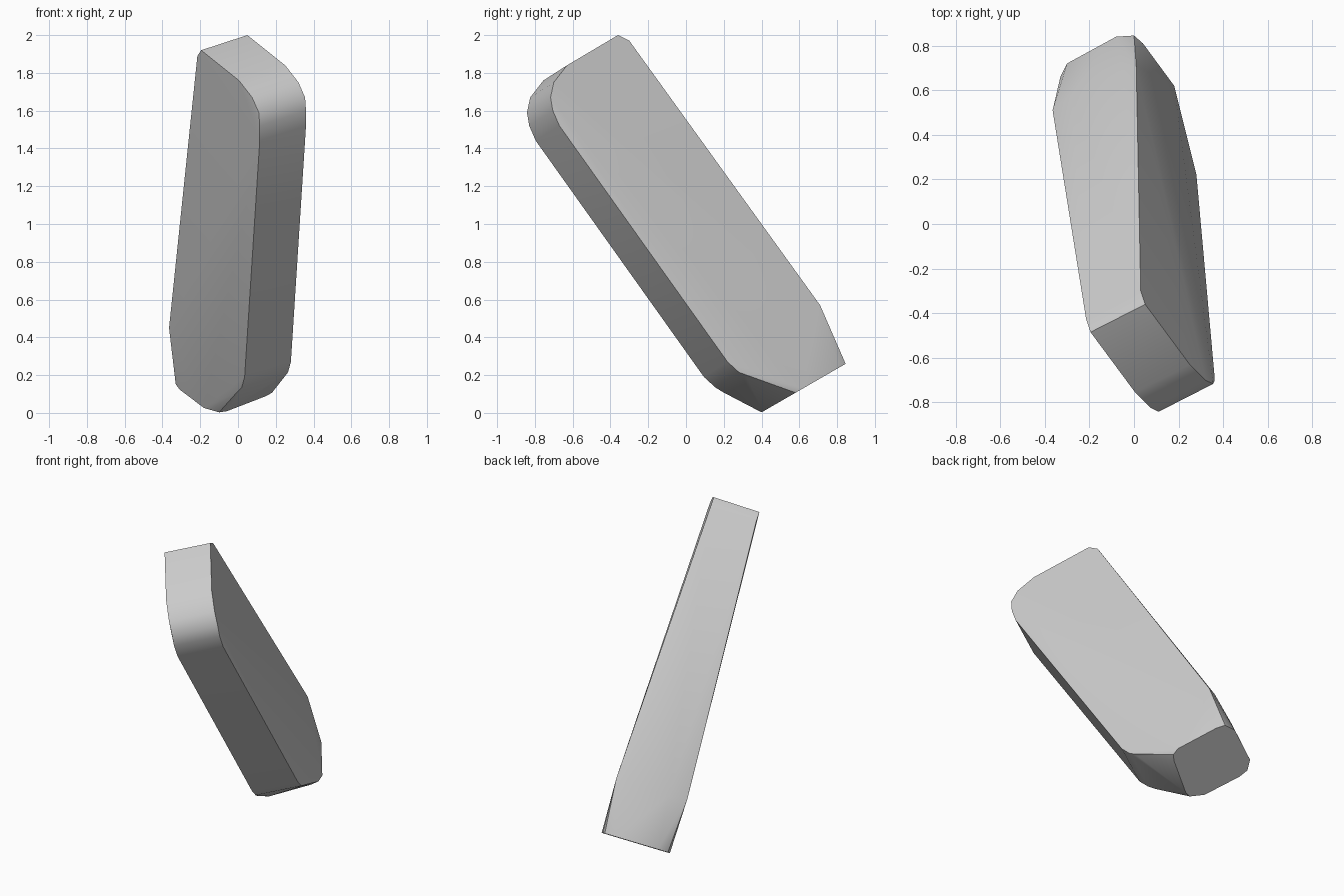
import bpy
import bmesh
import math
from mathutils import Vector

cube = bpy.data.objects.get("Cube")
if cube:
    bpy.data.objects.remove(cube, do_unlink=True)

# Plain grey material
grey = bpy.data.materials.new("plain grey")
grey.use_nodes = True
colour = (0.6, 0.6, 0.6, 1.0)
grey.diffuse_color = colour
grey.node_tree.nodes["Principled BSDF"].inputs["Base Color"].default_value = colour

# Slab thickness, from the -x broad face to the +x broad face
thickness = Vector((0.245, 0.125, 0.08))

# Rounded outline of the +x broad face: top corner, front top corner, front bottom corner
broad_outline = [
    (0.03, -0.30, 1.97), (0.05, -0.36, 2.0), (0.25, -0.63, 1.84),
    (0.32, -0.70, 1.75), (0.355, -0.717, 1.67), (0.36, -0.705, 1.6),
    (0.36, -0.67, 1.52), (0.28, 0.22, 0.27), (0.265, 0.28, 0.215),
    (0.24, 0.32, 0.19),
]

# Widest part of the back, where the taper to the bottom begins
back_belt = [(0.01, 0.71, 0.57), (-0.05, 0.69, 0.56),
             (-0.28, 0.58, 0.48), (-0.365, 0.51, 0.45)]

# Rounded outline of the sloping bottom cap, seen in plan
cap_outline = [
    (0.0, 0.845), (-0.08, 0.84), (-0.30, 0.72), (-0.33, 0.66),
    (-0.31, 0.61), (-0.18, 0.44), (-0.10, 0.40), (-0.06, 0.41),
    (0.15, 0.55), (0.18, 0.58), (0.18, 0.62), (0.04, 0.81),
]


def cap_point(x, y):
    """Lift a plan point onto the sloping cap plane."""
    return Vector((x, y, (y - 0.395) * math.tan(math.radians(30))))


points = [Vector(p) for p in broad_outline]
points += [p - thickness for p in points]
points += [Vector(p) for p in back_belt]
points += [cap_point(x, y) for x, y in cap_outline]

# Skin the sections into one convex bar
bm = bmesh.new()
for p in points:
    bm.verts.new(p)
hull = bmesh.ops.convex_hull(bm, input=bm.verts[:])
loose = {g for g in hull["geom_interior"] + hull["geom_unused"]
         if isinstance(g, bmesh.types.BMVert)}
bmesh.ops.delete(bm, geom=list(loose), context="VERTS")
bmesh.ops.dissolve_limit(bm, angle_limit=math.radians(1.5),
                         verts=bm.verts[:], edges=bm.edges[:])
bmesh.ops.recalc_face_normals(bm, faces=bm.faces[:])
mesh = bpy.data.meshes.new("tapered_bar")
bm.to_mesh(mesh)
bm.free()
mesh.materials.append(grey)

bar = bpy.data.objects.new("tapered_bar", mesh)
bpy.context.collection.objects.link(bar)
bpy.ops.object.select_all(action="DESELECT")
bar.select_set(True)
bpy.context.view_layer.objects.active = bar
bpy.ops.object.shade_smooth_by_angle(angle=math.radians(35))
